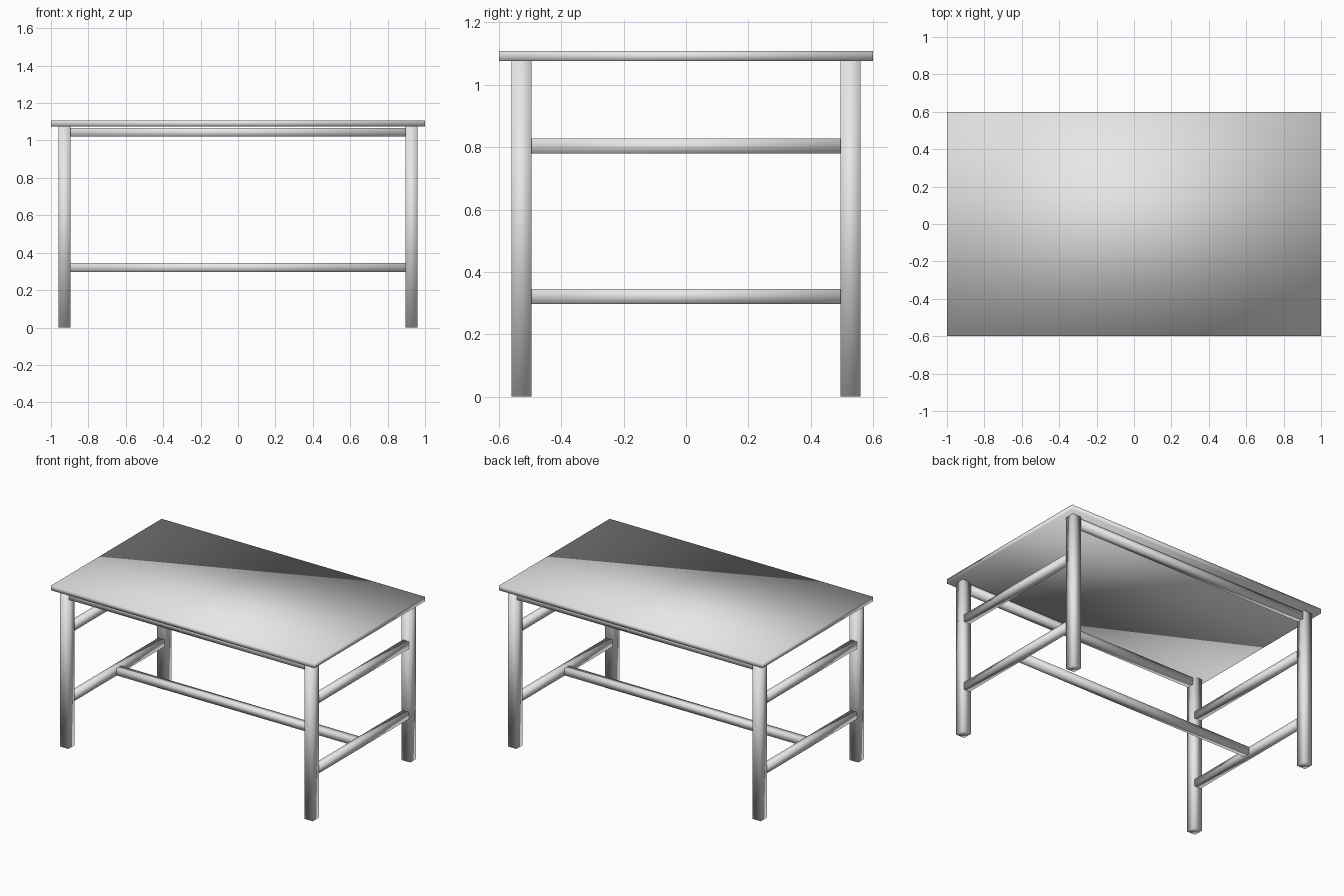
import bpy
import bmesh
from mathutils import Vector

cube = bpy.data.objects.get("Cube")
if cube:
    bpy.data.objects.remove(cube, do_unlink=True)

# Single plain grey finish
grey = bpy.data.materials.new("light_grey")
grey.use_nodes = True
grey.diffuse_color = (0.8, 0.8, 0.8, 1)
grey.node_tree.nodes["Principled BSDF"].inputs["Base Color"].default_value = (0.8, 0.8, 0.8, 1)


def box(name, center, size):
    """Smooth-shaded box, given by its centre and full size."""
    bm = bmesh.new()
    bmesh.ops.create_cube(bm, size=1)
    bmesh.ops.scale(bm, vec=Vector(size), verts=bm.verts)
    for face in bm.faces:
        face.smooth = True
    mesh = bpy.data.meshes.new(name)
    bm.to_mesh(mesh)
    bm.free()
    mesh.materials.append(grey)
    obj = bpy.data.objects.new(name, mesh)
    obj.location = center
    bpy.context.collection.objects.link(obj)
    return obj


LEG_X, LEG_Y, LEG = 0.928, 0.528, 0.065   # leg centres and thickness
TOP_Z, TOP_H = 1.076, 0.032               # underside and thickness of the top
BAR = 0.048                               # thickness of every rail
LOW_Z, MID_Z, HIGH_Z = 0.321, 0.803, 1.044

# Table top
box("table_top", (0, 0, TOP_Z + TOP_H / 2), (2, 1.2, TOP_H))

# Four legs
for sx, side in ((1, "left"), (-1, "right")):
    for sy, end in ((-1, "front"), (1, "back")):
        box(f"{end}_{side}_leg", (sx * LEG_X, sy * LEG_Y, TOP_Z / 2), (LEG, LEG, TOP_Z))

# Two rails between the legs at each end
for sx, side in ((1, "left"), (-1, "right")):
    for z, level in ((LOW_Z, "lower"), (MID_Z, "upper")):
        box(f"{level}_{side}_rail", (sx * LEG_X, 0, z), (BAR, 2 * LEG_Y - LEG, BAR))

# Long rails just under the top
for sy, end in ((-1, "front"), (1, "back")):
    box(f"{end}_top_rail", (0, sy * LEG_Y, HIGH_Z), (2 * LEG_X - LEG, BAR, BAR))

# Central stretcher joining the lower end rails
box("stretcher", (0, 0, LOW_Z), (2 * LEG_X - BAR, BAR, BAR))
